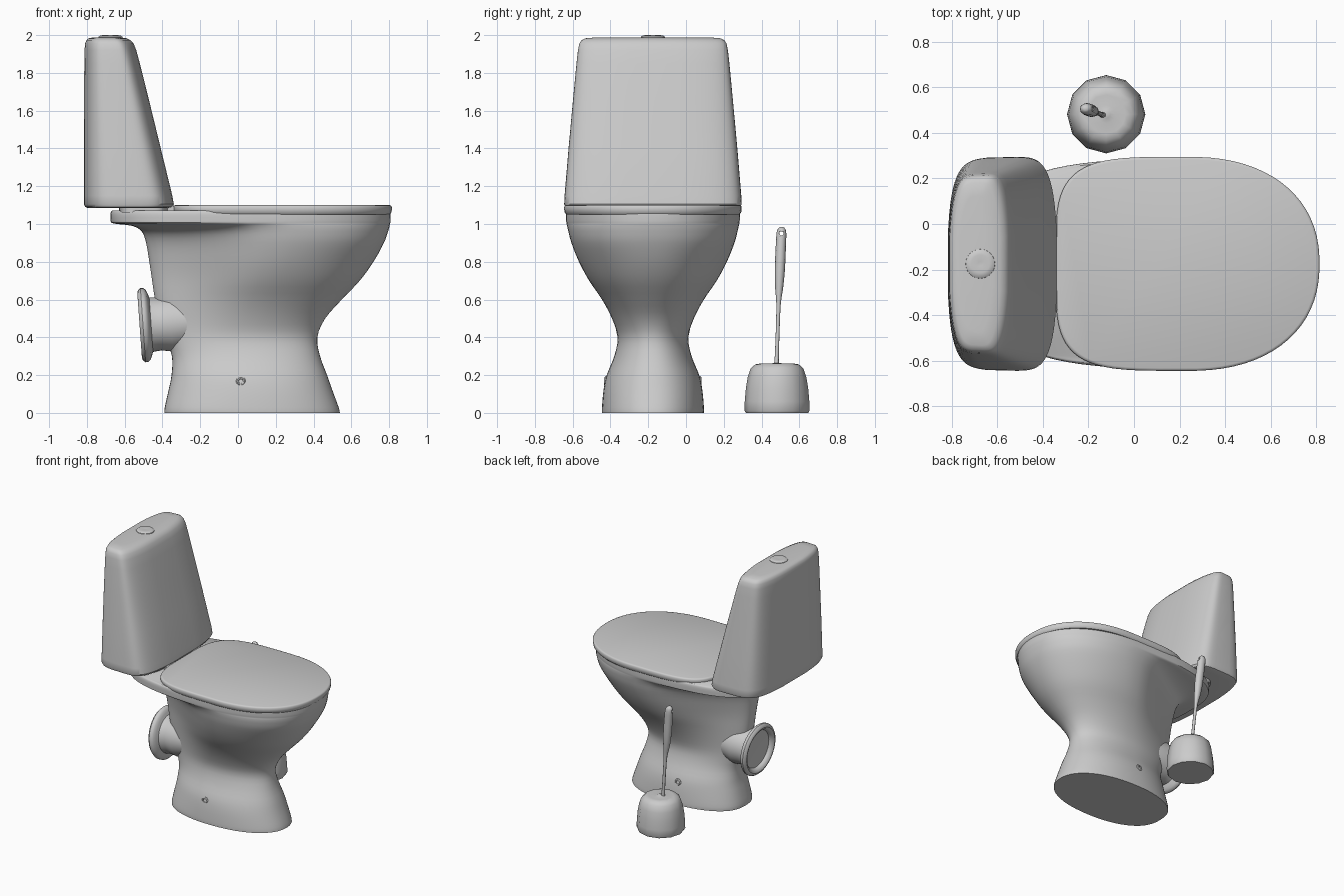
import bpy, bmesh, math
from mathutils import Vector, Matrix

YC = -0.175  # symmetry plane of the toilet


def finish(name, bm, angle=40):
    bmesh.ops.recalc_face_normals(bm, faces=bm.faces)
    me = bpy.data.meshes.new(name)
    bm.to_mesh(me)
    bm.free()
    ob = bpy.data.objects.new(name, me)
    bpy.context.collection.objects.link(ob)
    bpy.ops.object.select_all(action='DESELECT')
    ob.select_set(True)
    bpy.context.view_layer.objects.active = ob
    bpy.ops.object.shade_smooth_by_angle(angle=math.radians(angle))
    return ob


def loft(name, rings, angle=40):
    """Skin closed rings of equal length and cap both ends."""
    bm = bmesh.new()
    vs = [[bm.verts.new(p) for p in r] for r in rings]
    n = len(vs[0])
    for a, b in zip(vs, vs[1:]):
        for i in range(n):
            j = (i + 1) % n
            bm.faces.new((a[i], a[j], b[j], b[i]))
    bm.faces.new(vs[0])
    bm.faces.new(vs[-1])
    return finish(name, bm, angle)


def egg(z, xb, cx, xf, w, nf=2.2, nr=3.0, k=1.0, bulge=0.0, seg=72):
    """Plan outline: separate front and rear superellipses, rear narrowed by k."""
    pts = []
    for i in range(seg):
        t = 2 * math.pi * (i + 0.5) / seg
        c, s = math.cos(t), math.sin(t)
        n = nf if c > 0 else nr
        ex = abs(c) ** (2 / n)
        ey = math.copysign(abs(s) ** (2 / n), s)
        if c > 0:
            x = cx + (xf - cx) * ex
        else:
            x = cx - (cx - xb) * ex
            ey *= 1 - (1 - k) * ex * ex * (3 - 2 * ex)
        x -= math.copysign(bulge * ey * ey * ex, c)
        pts.append(Vector((x, YC + w * ey, z)))
    return pts


def smooth_rows(rows, steps=3):
    """Catmull-Rom interpolation between section rows."""
    out = []
    for i in range(len(rows) - 1):
        p = [rows[max(0, min(len(rows) - 1, i + d))] for d in (-1, 0, 1, 2)]
        for s in range(steps):
            t = s / steps
            out.append([0.5 * (2 * b + (c - a) * t + (2 * a - 5 * b + 4 * c - d) * t * t
                               + (3 * b - a - 3 * c + d) * t ** 3) for a, b, c, d in zip(*p)])
    return out + [rows[-1]]


def lathe(name, profile, seg, matrix, angle=40):
    return loft(name, [[matrix @ Vector((r * math.cos(2 * math.pi * i / seg),
                                         r * math.sin(2 * math.pi * i / seg), h))
                        for i in range(seg)] for r, h in profile], angle)


# Pedestal and bowl: z, back x, centre x, front x, half width, front n, rear n, rear taper
bowl_rows = [
    (0.00, -0.39, 0.06, 0.54, 0.270, 2.2, 2.5, 0.95),
    (0.03, -0.388, 0.06, 0.533, 0.270, 2.2, 2.5, 0.95),
    (0.12, -0.368, 0.06, 0.50, 0.262, 2.2, 2.5, 0.92),
    (0.20, -0.352, 0.05, 0.472, 0.245, 2.2, 2.5, 0.90),
    (0.30, -0.350, 0.05, 0.435, 0.205, 2.2, 2.5, 0.88),
    (0.40, -0.385, 0.05, 0.420, 0.187, 2.1, 2.5, 0.85),
    (0.50, -0.420, 0.08, 0.462, 0.217, 2.1, 2.5, 0.72),
    (0.60, -0.440, 0.12, 0.550, 0.270, 2.1, 2.5, 0.60),
    (0.70, -0.455, 0.16, 0.645, 0.338, 2.1, 2.5, 0.50),
    (0.80, -0.470, 0.19, 0.718, 0.392, 2.1, 2.5, 0.48),
    (0.90, -0.487, 0.21, 0.773, 0.432, 2.2, 2.6, 0.50),
    (0.96, -0.510, 0.21, 0.795, 0.448, 2.2, 2.8, 0.58),
    (0.99, -0.560, 0.19, 0.803, 0.455, 2.2, 3.0, 0.75),
    (1.003, -0.660, 0.17, 0.806, 0.458, 2.2, 3.2, 0.95),
    (1.02, -0.675, 0.17, 0.808, 0.460, 2.2, 3.2, 0.97),
    (1.06, -0.675, 0.17, 0.808, 0.460, 2.2, 3.2, 0.97),
    (1.072, -0.665, 0.17, 0.800, 0.452, 2.2, 3.2, 0.97),
]
loft("bowl", [egg(*r) for r in smooth_rows(bowl_rows)])

# Closed lid, flat on top
loft("lid", [egg(z, -0.345 + d, 0.24, 0.815 - d, 0.47 - d, 2.25, 4.2)
             for z, d in ((1.05, 0.012), (1.06, 0.003), (1.075, 0.0), (1.09, 0.0),
                          (1.097, 0.004), (1.10, 0.012))])

# Lid hinges
for i, y in enumerate((-0.16, 0.16)):
    lathe("hinge_%d" % i, [(0.022, -0.05), (0.028, -0.042), (0.028, 0.042), (0.022, 0.05)], 16,
          Matrix.Translation((-0.355, YC + y, 1.075)) @ Matrix.Rotation(math.pi / 2, 4, 'X'))

# Cistern: z, back x, front x, half width
tank_rows = [(1.085, -0.80, -0.36, 0.450), (1.09, -0.812, -0.345, 0.463),
             (1.105, -0.82, -0.336, 0.470), (1.15, -0.82, -0.344, 0.468),
             (1.40, -0.82, -0.405, 0.447), (1.65, -0.819, -0.466, 0.424),
             (1.85, -0.817, -0.516, 0.405), (1.92, -0.816, -0.535, 0.397),
             (1.955, -0.813, -0.549, 0.390), (1.973, -0.806, -0.565, 0.378),
             (1.983, -0.795, -0.585, 0.358), (1.988, -0.77, -0.62, 0.30)]
loft("cistern", [egg(z, xb, (xb + xf) / 2, xf, w, 5.5, 5.5, 0.97, 0.035)
                 for z, xb, xf, w in tank_rows])
# Support plate and flush button
loft("cistern_gasket", [egg(z, -0.63, -0.5, -0.37, 0.33, 5, 5) for z in (1.06, 1.095)])
lathe("flush_button", [(0.066, 1.98), (0.064, 1.991), (0.055, 1.997), (0.04, 2.0), (0.01, 1.996)],
      24, Matrix.Translation((-0.675, YC, 0)))

# Waste outlet with rolled flange, tilted slightly downward
axis = Vector((-0.38, 0, -0.027)).to_track_quat('Z', 'Y').to_matrix().to_4x4()
lathe("waste_outlet", [(0.12, -0.30), (0.15, -0.14), (0.14, -0.08), (0.145, -0.035),
                       (0.165, -0.028), (0.185, -0.02), (0.196, -0.007), (0.197, 0.008),
                       (0.187, 0.021), (0.172, 0.026), (0.157, 0.02), (0.148, 0.006),
                       (0.143, -0.006), (0.13, -0.008)], 40,
      Matrix.Translation((-0.495, YC, 0.465)) @ axis)

# Floor bolts on both sides of the pedestal
for side in (-1, 1):
    lathe("floor_bolt_%s" % ("left" if side < 0 else "right"),
          [(0.026, -0.03), (0.026, 0.0), (0.02, 0.006), (0.013, 0.005), (0.01, -0.004)], 12,
          Matrix.Translation((0.015, YC + side * 0.252, 0.168))
          @ Matrix.Rotation(-side * math.pi / 2, 4, 'X'))

# Brush holder, twelve sided
lathe("brush_holder", [(0.165, 0.0), (0.172, 0.012), (0.171, 0.06), (0.165, 0.13), (0.155, 0.19),
                       (0.140, 0.235), (0.115, 0.257), (0.085, 0.262), (0.04, 0.255), (0.018, 0.265)],
      12, Matrix.Translation((-0.122, 0.482, 0)), 50)

# Brush handle: x, y, z, radius
stem = [(-0.135, 0.478, 0.24, 0.016), (-0.14, 0.480, 0.28, 0.011), (-0.155, 0.486, 0.45, 0.010),
        (-0.167, 0.490, 0.58, 0.012), (-0.178, 0.493, 0.66, 0.021), (-0.188, 0.497, 0.76, 0.027),
        (-0.200, 0.502, 0.88, 0.027), (-0.208, 0.505, 0.95, 0.026), (-0.211, 0.506, 0.975, 0.019),
        (-0.212, 0.506, 0.985, 0.008)]
handle = loft("brush_handle", [[Vector((x + 1.15 * r * math.cos(a), y + r * math.sin(a), z))
                                for a in [math.pi * i / 6 for i in range(12)]]
                               for x, y, z, r in smooth_rows(stem, 2)], 50)

# Hanging hole through the handle end
cutter = lathe("hole_cutter", [(0.011, -0.1), (0.011, 0.1)], 12,
               Matrix.Translation((-0.207, 0.505, 0.95)) @ Matrix.Rotation(math.pi / 2, 4, 'Y'))
cutter.hide_render = True
cutter.hide_viewport = True
cut = handle.modifiers.new("hole", 'BOOLEAN')
cut.operation = 'DIFFERENCE'
cut.object = cutter
